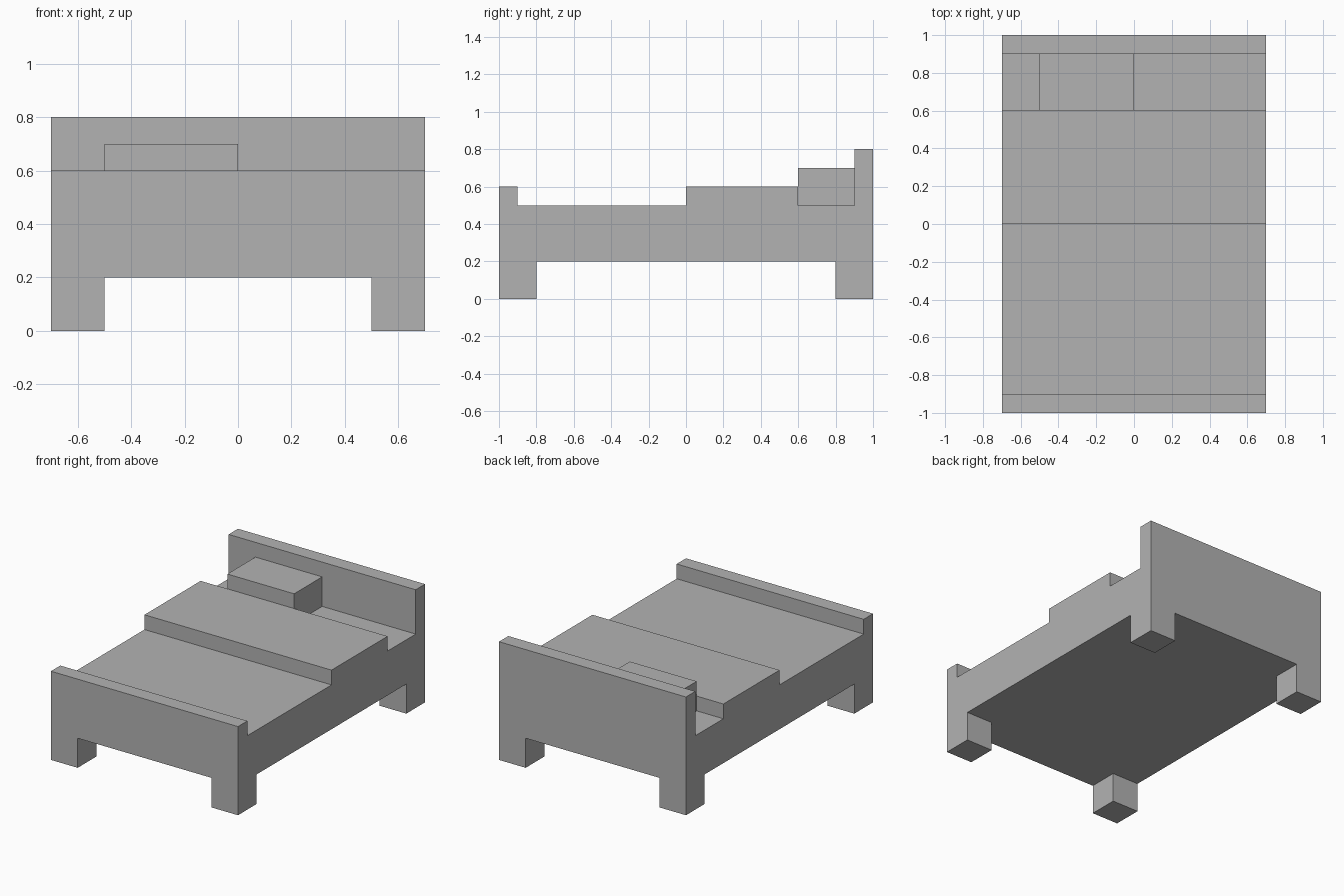
import bpy
import bmesh
from mathutils import Vector

cube = bpy.data.objects.get("Cube")
if cube:
    bpy.data.objects.remove(cube, do_unlink=True)

# One plain grey for the whole bed
grey = bpy.data.materials.new("plain_grey")
grey.use_nodes = True
colour = (0.45, 0.45, 0.45, 1.0)
grey.diffuse_color = colour
grey.node_tree.nodes["Principled BSDF"].inputs["Base Color"].default_value = colour


def extrude_profile(bm, profile, x0, x1):
    """Extrude a (y, z) outline along x into a closed solid."""
    face = bm.faces.new([bm.verts.new((x0, y, z)) for y, z in profile])
    ext = bmesh.ops.extrude_face_region(bm, geom=[face], use_keep_orig=True)
    verts = [v for v in ext["geom"] if isinstance(v, bmesh.types.BMVert)]
    bmesh.ops.translate(bm, verts=verts, vec=(x1 - x0, 0, 0))
    bmesh.ops.recalc_face_normals(bm, faces=bm.faces)


def finish(bm, name):
    bmesh.ops.recalc_face_normals(bm, faces=bm.faces)
    mesh = bpy.data.meshes.new(name)
    bm.to_mesh(mesh)
    bm.free()
    mesh.materials.append(grey)
    obj = bpy.data.objects.new(name, mesh)
    bpy.context.collection.objects.link(obj)
    return obj


HALF_W, HALF_L, LEG, BASE = 0.7, 1.0, 0.2, 0.2

# Footboard, mattress, folded blanket and headboard as one stepped outline
bm = bmesh.new()
extrude_profile(bm, [
    (-HALF_L, BASE), (HALF_L, BASE),
    (HALF_L, 0.8), (0.9, 0.8), (0.9, 0.5),
    (0.6, 0.5), (0.6, 0.6), (0, 0.6), (0, 0.5),
    (-0.9, 0.5), (-0.9, 0.6), (-HALF_L, 0.6),
], -HALF_W, HALF_W)

# Legs: slice off the corners of the underside and pull them to the floor
for axis, cut in ((Vector((1, 0, 0)), HALF_W - LEG), (Vector((0, 1, 0)), HALF_L - LEG)):
    for side in (-1, 1):
        bmesh.ops.bisect_plane(bm, geom=bm.verts[:] + bm.edges[:] + bm.faces[:],
                               plane_co=axis * cut * side, plane_no=axis)

corners = []
for f in bm.faces:
    c = f.calc_center_median()
    if c.z < BASE + 0.001 and abs(c.x) > HALF_W - LEG and abs(c.y) > HALF_L - LEG:
        corners.append(f)
ext = bmesh.ops.extrude_face_region(bm, geom=corners)
feet = [v for v in ext["geom"] if isinstance(v, bmesh.types.BMVert)]
bmesh.ops.translate(bm, verts=feet, vec=(0, 0, -BASE))
bmesh.ops.delete(bm, geom=[f for f in corners if f.is_valid], context="FACES_ONLY")
bmesh.ops.dissolve_limit(bm, angle_limit=0.01, verts=bm.verts[:], edges=bm.edges[:])
finish(bm, "bed_frame")

# Pillow between the blanket and the headboard
bm = bmesh.new()
extrude_profile(bm, [(0.6, 0.5), (0.9, 0.5), (0.9, 0.7), (0.6, 0.7)], -0.5, 0)
finish(bm, "pillow")
